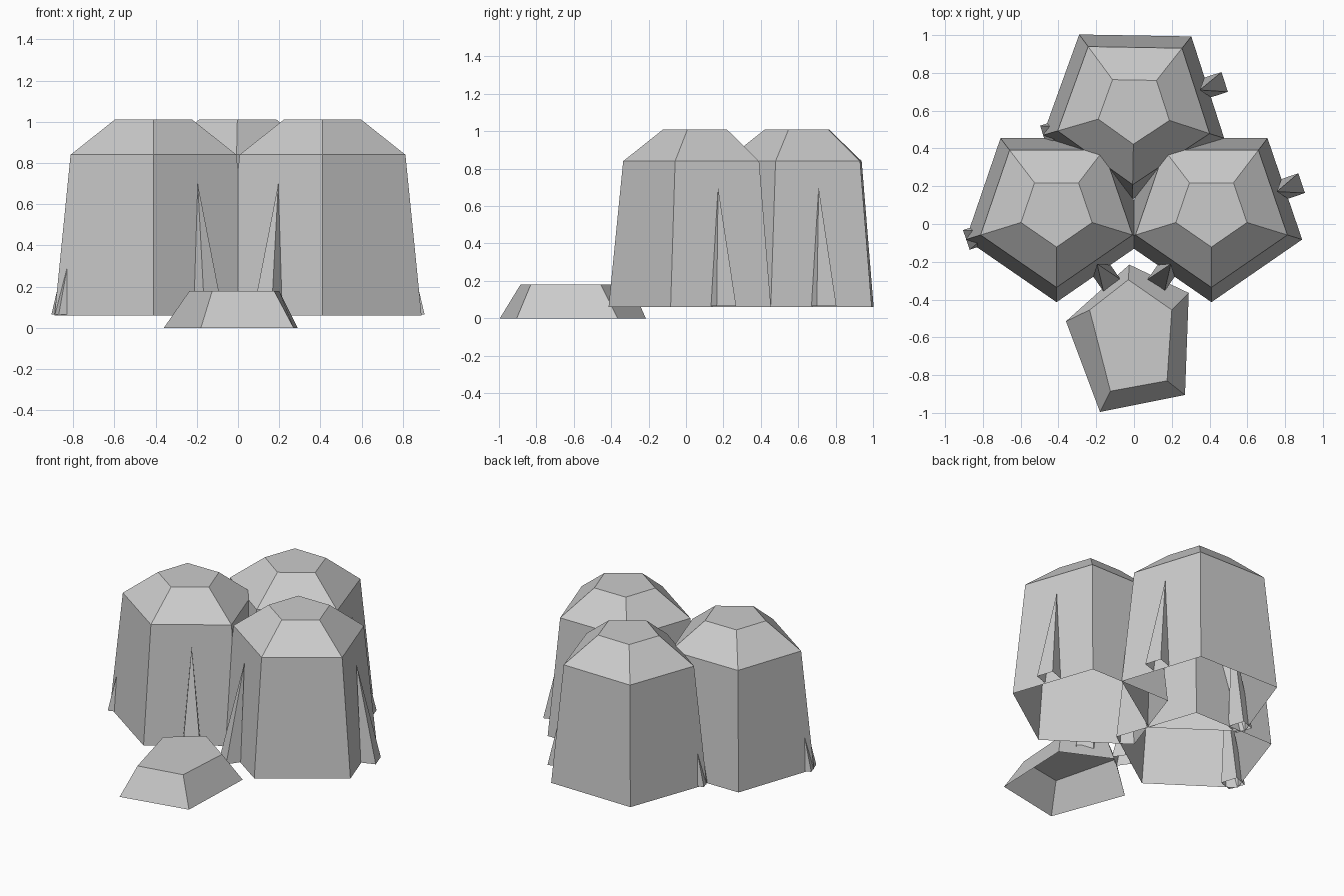
import bpy, math

if "Cube" in bpy.data.objects:
    bpy.data.objects.remove(bpy.data.objects["Cube"])

SX, SY = 1.0, 0.95  # pentagons are slightly squashed front to back


def make_object(name, rings, cap=True):
    """Stack equal-length rings (counter-clockwise from above), open at the bottom."""
    n = len(rings[0])
    verts = [v for ring in rings for v in ring]
    faces = []
    for r in range(len(rings) - 1):
        a, b = r * n, (r + 1) * n
        for i in range(n):
            j = (i + 1) % n
            faces.append((a + i, a + j, b + j, b + i))
    if cap:
        faces.append(tuple(range((len(rings) - 1) * n, len(rings) * n)))
    return add_mesh(name, verts, faces)


def add_mesh(name, verts, faces):
    mesh = bpy.data.meshes.new(name)
    mesh.from_pydata(verts, [], faces)
    mesh.update()
    obj = bpy.data.objects.new(name, mesh)
    bpy.context.collection.objects.link(obj)
    return obj


def pentagon_point(center, radius, angle, turn):
    a = math.radians(angle)
    x, y = radius * SX * math.cos(a), radius * SY * math.sin(a)
    c, s = math.cos(turn), math.sin(turn)
    return center[0] + c * x - s * y, center[1] + s * x + c * y


def column(name, center, turn=0.0):
    rings = []
    for radius, z in ((0.505, 0.06), (0.423, 0.84), (0.198, 1.01)):
        rings.append([(*pentagon_point(center, radius, -90 + 72 * i, turn), z)
                      for i in range(5)])
    make_object(name, rings)


def spike(name, center, wall_angle, turn=0.0):
    """Tapered fin leaning against the middle of one column wall."""
    a = pentagon_point(center, 0.505, wall_angle - 36, turn)
    b = pentagon_point(center, 0.505, wall_angle + 36, turn)
    mx, my = (a[0] + b[0]) / 2, (a[1] + b[1]) / 2
    length = math.dist(a, b)
    tx, ty = (b[0] - a[0]) / length, (b[1] - a[1]) / length
    nx, ny = ty, -tx

    def place(n, t, z):
        return mx + nx * n + tx * t, my + ny * n + ty * t, z

    verts = [place(0.0, -0.055, 0.065), place(0.094, -0.055, 0.065),
             place(0.094, 0.055, 0.065), place(0.0, 0.055, 0.065),
             place(-0.045, 0.0, 0.70)]
    add_mesh(name, verts, [(i, (i + 1) % 4, 4) for i in range(4)])


# Three columns, each with two fins
tilt = math.radians(-1)
columns = (("left", (-0.41, 0.066), 0.0, (198, -54)),
           ("right", (0.41, 0.066), 0.0, (18, 234)),
           ("back", (0.0, 0.61), tilt, (198, 18)))
for side, center, turn, walls in columns:
    column(side + "_column", center, turn)
    for k, angle in enumerate(walls):
        spike(f"{side}_fin_{k + 1}", center, angle, turn)

# Low irregular pedestal in front
base = [(-0.18, -0.995), (0.27, -0.905), (0.29, -0.365), (-0.025, -0.215), (-0.36, -0.515)]
top = [(-0.125, -0.885), (0.175, -0.83), (0.20, -0.455), (-0.03, -0.295), (-0.235, -0.455)]
make_object("front_pedestal", [[(x, y, 0.0) for x, y in base],
                               [(x, y, 0.18) for x, y in top]])
